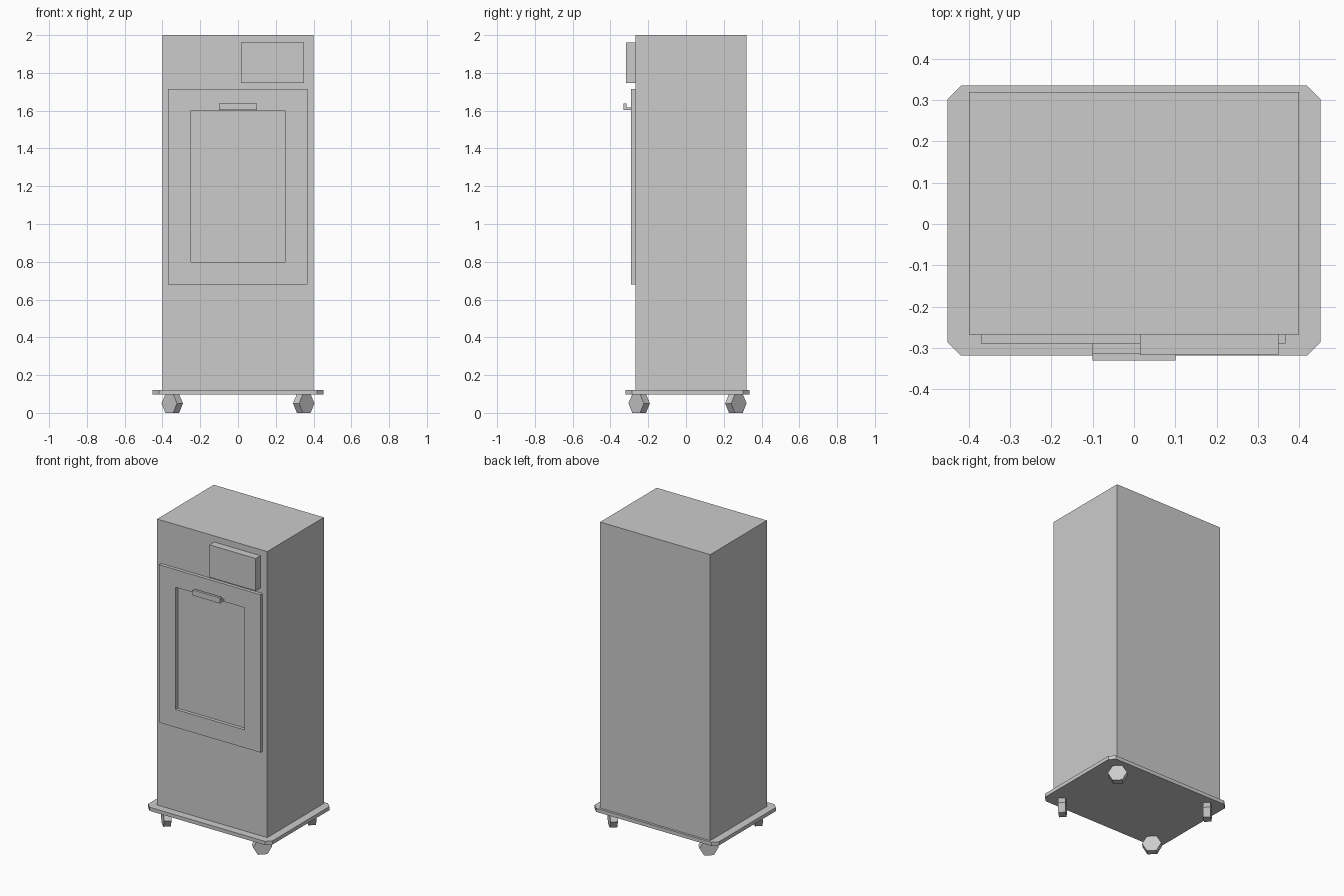
import bpy, bmesh, math
from mathutils import Matrix, Vector

cube = bpy.data.objects.get("Cube")
if cube:
    bpy.data.objects.remove(cube, do_unlink=True)

grey = bpy.data.materials.new("light grey")
grey.use_nodes = True
grey.diffuse_color = (0.6, 0.6, 0.6, 1)
grey.node_tree.nodes["Principled BSDF"].inputs["Base Color"].default_value = (0.6, 0.6, 0.6, 1)


def finish(name, bm):
    bmesh.ops.recalc_face_normals(bm, faces=bm.faces[:])
    mesh = bpy.data.meshes.new(name)
    bm.to_mesh(mesh)
    bm.free()
    mesh.materials.append(grey)
    obj = bpy.data.objects.new(name, mesh)
    bpy.context.collection.objects.link(obj)
    return obj


def box(name, x, y, z):
    bm = bmesh.new()
    spans = (x, y, z)
    size = [b - a for a, b in spans]
    centre = [(a + b) / 2 for a, b in spans]
    bmesh.ops.create_cube(bm, size=1, matrix=Matrix.Translation(centre) @ Matrix.Diagonal((*size, 1)))
    return finish(name, bm)


def prism(name, profile, direction):
    """Extrude a closed outline along a direction."""
    bm = bmesh.new()
    face = bm.faces.new([bm.verts.new(p) for p in profile])
    result = bmesh.ops.extrude_face_region(bm, geom=[face], use_keep_orig=True)
    verts = [v for v in result["geom"] if isinstance(v, bmesh.types.BMVert)]
    bmesh.ops.translate(bm, verts=verts, vec=Vector(direction))
    return finish(name, bm)


# Cabinet and control panel
box("cabinet", (-0.4, 0.4), (-0.268, 0.32), (0.122, 2.0))
box("control_panel", (0.015, 0.35), (-0.317, -0.268), (1.747, 1.96))

# Base plate with cut corners
w, d, c, mid = 0.452, 0.327, 0.033, 0.008
outline = []
for sx, sy in ((1, 1), (-1, 1), (-1, -1), (1, -1)):
    pair = [(sx * w, mid + sy * (d - c), 0.098), (sx * (w - c), mid + sy * d, 0.098)]
    outline += pair if sx == sy else pair[::-1]
prism("base_plate", outline, (0, 0, 0.024))

# Door frame around an open recess
bm = bmesh.new()
loops = []
for y in (-0.29, -0.268):
    for x0, x1, z0, z1 in ((-0.37, 0.367, 0.68, 1.716), (-0.25, 0.25, 0.798, 1.6)):
        loops.append([bm.verts.new(p) for p in ((x0, y, z0), (x1, y, z0), (x1, y, z1), (x0, y, z1))])
for a, b in ((0, 1), (1, 3), (3, 2), (2, 0)):
    for i in range(4):
        j = (i + 1) % 4
        bm.faces.new((loops[a][i], loops[a][j], loops[b][j], loops[b][i]))
finish("door_frame", bm)

# Hooked door handle
hook = ((-0.29, 1.603), (-0.331, 1.603), (-0.331, 1.639), (-0.314, 1.639), (-0.314, 1.617), (-0.29, 1.617))
prism("door_handle", [(-0.1, y, z) for y, z in hook], (0.2, 0, 0))

# Six-sided wheels turned outwards at the corners
for side, sx in (("left", 1), ("right", -1)):
    for end, sy in (("front", -1), ("back", 1)):
        bm = bmesh.new()
        turn = Matrix.Rotation(math.atan2(sy, sx), 4, "Z") @ Matrix.Rotation(math.pi / 2, 4, "Y")
        place = Matrix.Translation((sx * 0.348, mid + sy * 0.256, 0.05))
        # a vertex points sideways so that the top and bottom lie flat
        bmesh.ops.create_cone(bm, cap_ends=True, segments=6, radius1=0.0577, radius2=0.0577, depth=0.045,
                              matrix=place @ turn @ Matrix.Rotation(math.pi / 2, 4, "Z"))
        low = min(v.co.z for v in bm.verts)
        if low < -0.001:
            bmesh.ops.transform(bm, verts=bm.verts[:], space=Matrix(),
                                matrix=place @ turn @ Matrix.Rotation(math.pi / 6, 4, "Z") @ turn.inverted() @ place.inverted())
        finish(f"{end}_{side}_wheel", bm)
